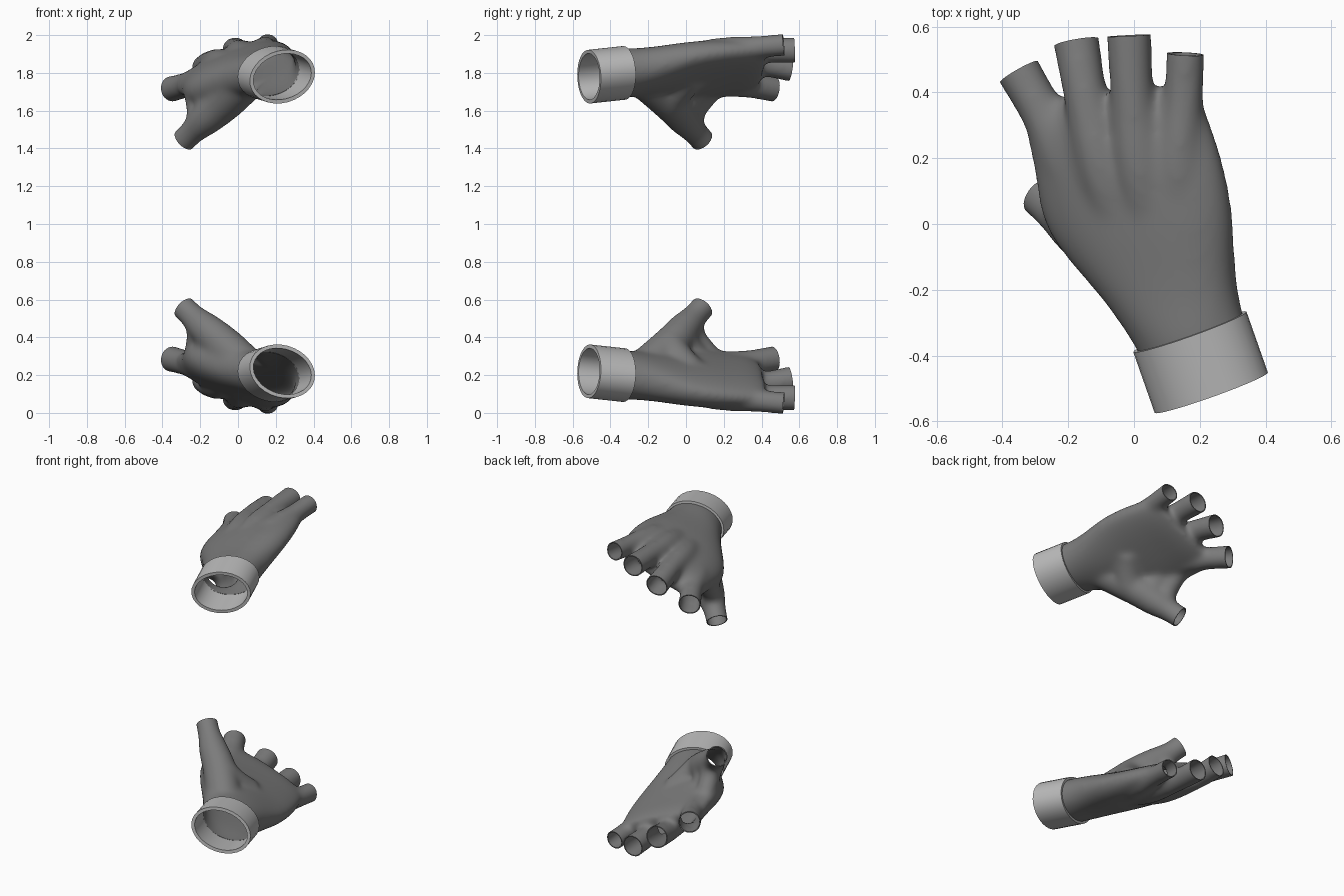
import bpy, bmesh
from math import cos, sin, pi, copysign
from mathutils import Vector as V, Matrix

if "Cube" in bpy.data.objects:
    bpy.data.objects.remove(bpy.data.objects["Cube"])

AXIS = V((-0.33, 0.94, 0.10)).normalized()      # wrist towards knuckles
CUFF_TOP, CUFF_END = V((0.17, -0.328, 1.80)), V((0.235, -0.513, 1.78))
N = 32


def section(left, right, up, down, power=0.88):
    """Rounded cross-section between two edge points, with separate back and palm depth."""
    l, r = V(left), V(right)
    c, u = (l + r) / 2, (r - l) / 2
    n = u.cross(AXIS).normalized()
    ring = []
    for i in range(N):
        a = 2 * pi * i / N
        x = copysign(abs(cos(a)) ** power, cos(a))
        y = copysign(abs(sin(a)) ** power, sin(a))
        ring.append(c + u * x + n * y * (up if y > 0 else down))
    return ring


def circle(c, d, r):
    side = d.cross(V((0, 0, 1))).normalized()
    up = side.cross(d).normalized()
    return [c + (side * cos(2 * pi * i / N) + up * sin(2 * pi * i / N)) * r for i in range(N)]


def spline(rings, steps=5):
    """Smoothly fill in rings between the given ones."""
    out = []
    for k in range(len(rings) - 1):
        p1, p2 = rings[k], rings[k + 1]
        p0, p3 = rings[max(k - 1, 0)], rings[min(k + 2, len(rings) - 1)]
        for s in range(steps):
            t = s / steps
            out.append([b + 0.5 * t * ((c - a) + t * ((2 * a - 5 * b + 4 * c - d)
                        + t * (3 * (b - c) + d - a))) for a, b, c, d in zip(p0, p1, p2, p3)])
    return out + [rings[-1]]


def loft(bm, rings, closed=False):
    vs = [[bm.verts.new(p) for p in r] for r in rings]
    pairs = list(zip(vs, vs[1:])) + ([(vs[-1], vs[0])] if closed else [])
    for a, b in pairs:
        for i in range(N):
            j = (i + 1) % N
            bm.faces.new((a[i], a[j], b[j], b[i]))
    if not closed:
        bm.faces.new(vs[0][::-1])
        bm.faces.new(vs[-1])


def digit(bm, pts):
    """Tube through (point, radius) pairs, overshooting the tip; returns the cut there."""
    p = [(V(q[:3]), q[3] + 0.005) for q in pts]
    d = (p[-1][0] - p[-2][0]).normalized()
    tip = p[-1][0]
    p.append((tip + d * 0.05, p[-1][1]))
    rings = []
    for k, (c, r) in enumerate(p):
        t = p[min(k + 1, len(p) - 1)][0] - p[max(k - 1, 0)][0]
        rings.append(circle(c, t.normalized(), r))
    loft(bm, spline(rings))
    return tip, d, 0.087


def evaluated(mesh, mods):
    """Apply a stack of modifiers and return the resulting mesh."""
    ob = bpy.data.objects.new("temp", mesh)
    bpy.context.collection.objects.link(ob)
    for kind, props in mods:
        m = ob.modifiers.new(kind, kind)
        for key, val in props.items():
            setattr(m, key, val)
    dg = bpy.context.evaluated_depsgraph_get()
    dg.update()
    res = bpy.data.meshes.new_from_object(ob.evaluated_get(dg))
    bpy.data.objects.remove(ob)
    return res


def to_mesh(bm, name):
    bmesh.ops.recalc_face_normals(bm, faces=bm.faces[:])
    me = bpy.data.meshes.new(name)
    bm.to_mesh(me)
    bm.free()
    return me


# palm and wrist
bm = bmesh.new()
u = V((0.160, 0.055, 0.042))
w = CUFF_TOP - AXIS * 0.08
loft(bm, spline([
    section(w - u, w + u, 0.122, 0.122, 1),
    section(CUFF_TOP - u, CUFF_TOP + u, 0.126, 0.126, 1),
    section((-0.08, -0.24, 1.73), (0.308, -0.16, 1.86), 0.128, 0.11),
    section((-0.25, -0.02, 1.67), (0.298, 0.04, 1.90), 0.140, 0.080),
    section((-0.298, 0.17, 1.69), (0.267, 0.20, 1.92), 0.125, 0.070),
    section((-0.32, 0.30, 1.71), (0.215, 0.35, 1.93), 0.090, 0.065),
    section((-0.26, 0.38, 1.74), (0.17, 0.425, 1.92), 0.045, 0.040)]))

# webs between thumb, index finger and palm
for p in ([(-0.21, 0.02, 1.53, 0.060), (-0.215, 0.055, 1.61, 0.055), (-0.225, 0.11, 1.68, 0.055)],
          [(-0.12, -0.05, 1.59, 0.085), (-0.15, 0.00, 1.65, 0.075), (-0.17, 0.06, 1.71, 0.065)],
          [(-0.05, -0.09, 1.65, 0.090), (0.00, -0.05, 1.71, 0.085), (0.04, 0.0, 1.76, 0.080)]):
    digit(bm, p)

# fingers and thumb
cuts = [digit(bm, p) for p in (
    [(-0.10, -0.03, 1.74, 0.070), (-0.19, 0.15, 1.755, 0.075),
     (-0.275, 0.33, 1.735, 0.063), (-0.35, 0.463, 1.715, 0.065)],
    [(0.00, -0.10, 1.80, 0.065), (-0.09, 0.15, 1.845, 0.075),
     (-0.145, 0.38, 1.850, 0.063), (-0.175, 0.553, 1.825, 0.067)],
    [(0.08, -0.10, 1.825, 0.070), (0.02, 0.15, 1.890, 0.075),
     (-0.005, 0.38, 1.915, 0.062), (-0.015, 0.573, 1.920, 0.065)],
    [(0.15, -0.10, 1.84, 0.065), (0.135, 0.15, 1.910, 0.068),
     (0.150, 0.37, 1.935, 0.056), (0.157, 0.517, 1.948, 0.055)],
    [(0.04, -0.20, 1.75, 0.100), (-0.08, -0.075, 1.635, 0.095), (-0.17, -0.01, 1.555, 0.083),
     (-0.24, 0.045, 1.49, 0.064), (-0.285, 0.085, 1.445, 0.062)])]
cuts.append((CUFF_TOP - AXIS * 0.012, -AXIS, 0.3))

# fuse into one skin, then open the ends
skin = evaluated(to_mesh(bm, "skin"), [
    ("REMESH", dict(mode='VOXEL', voxel_size=0.011)),
    ("SMOOTH", dict(factor=0.5, iterations=40))])
bm = bmesh.new()
bm.from_mesh(skin)
for tip, d, rad in cuts:
    faces = []
    for f in bm.faces:
        q = f.calc_center_median() - tip
        h = q.dot(d)
        if -0.04 < h < 0.12 and (q - d * h).length < rad:
            faces.append(f)
    geom = set(faces)
    for f in faces:
        geom.update(f.verts)
        geom.update(f.edges)
    bmesh.ops.bisect_plane(bm, geom=list(geom), plane_co=tip, plane_no=d, clear_outer=True)
glove = evaluated(to_mesh(bm, "open_skin"), [("SOLIDIFY", dict(thickness=0.006, offset=-1))])

# cuff as a closed band
bm = bmesh.new()
cu = V((0.170, 0.058, 0.045))
n = 0.140


def cuff_ring(c, inset):
    k = cu * (1 - inset / cu.length)
    return section(c - k, c + k, n - inset, n - inset, 1)


loft(bm, [cuff_ring(CUFF_END, 0), cuff_ring(CUFF_TOP, 0),
          cuff_ring(CUFF_TOP, 0.02), cuff_ring(CUFF_END, 0.02)], closed=True)
cuff = to_mesh(bm, "cuff")

# upper glove and its mirror image below
mirror = Matrix.Translation((0, 0, 2)) @ Matrix.Diagonal((1, 1, -1, 1))
for part, mesh, grey in (("glove", glove, 0.2), ("cuff", cuff, 0.5)):
    mat = bpy.data.materials.new(part + "_fabric")
    mat.diffuse_color = (grey, grey, grey, 1)
    mat.use_nodes = True
    mat.node_tree.nodes["Principled BSDF"].inputs["Base Color"].default_value = mat.diffuse_color
    for side in ("upper", "lower"):
        me = mesh.copy()
        if side == "lower":
            me.transform(mirror)
            me.flip_normals()
        me.materials.clear()
        me.materials.append(mat)
        ob = bpy.data.objects.new(side + "_" + part, me)
        bpy.context.collection.objects.link(ob)
        bpy.ops.object.select_all(action='DESELECT')
        ob.select_set(True)
        bpy.context.view_layer.objects.active = ob
        bpy.ops.object.shade_smooth_by_angle(angle=0.7)
